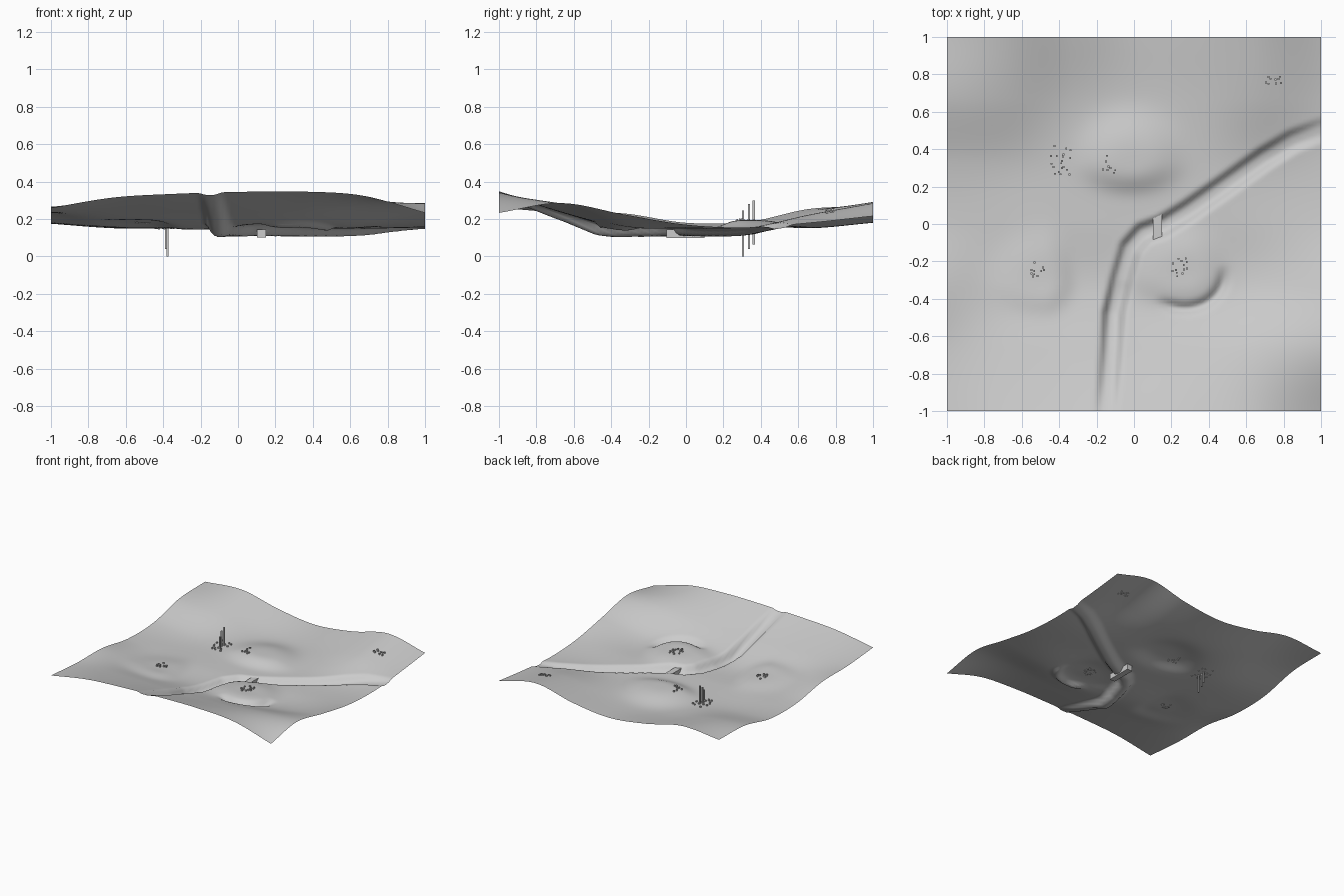
import bpy, bmesh, math, random
from mathutils import Vector

if "Cube" in bpy.data.objects:
    bpy.data.objects.remove(bpy.data.objects["Cube"])

random.seed(4)

# Coarse relief: rows from y=-1 to 1, columns from x=-1 to 1
RELIEF = [
    [.26, .315, .335, .345, .347, .325, .233],
    [.235, .245, .24, .235, .25, .28, .285],
    [.23, .17, .152, .15, .15, .17, .225],
    [.18, .155, .15, .15, .15, .152, .17],
    [.185, .158, .15, .15, .15, .155, .155],
    [.255, .23, .165, .15, .175, .225, .18],
    [.266, .29, .22, .18, .215, .285, .216],
]
# River centre line: x, y, depth
RIVER = [(-.15, -1.02, .01), (-.135, -.85, .03), (-.12, -.65, .045), (-.11, -.48, .065),
         (-.07, -.3, .045), (-.02, -.13, .045), (.05, -.05, .045), (.15, -.015, .045),
         (.29, .07, .042), (.5, .215, .04), (.7, .355, .04), (.85, .445, .03), (1.02, .51, .012)]
# Mounds: x, y, radius west, east, north, south, height
MOUNDS = [(-.02, .33, .24, .24, .24, .14, .045),
          (.27, -.27, .28, .2, .22, .15, .045),
          (-.48, -.31, .26, .13, .24, .15, .03)]


def spline(p, t):
    """Catmull-Rom value at t in 0..6 through seven samples."""
    i = min(5, max(0, int(t)))
    u = t - i
    b, c = p[i], p[i + 1]
    a = p[i - 1] if i > 0 else 2 * b - c
    d = p[i + 2] if i < 5 else 2 * c - b
    return b + .5 * u * (c - a + u * (2 * a - 5 * b + 4 * c - d + u * (3 * (b - c) + d - a)))


def smooth(a, b, v):
    t = max(0, min(1, (v - a) / (b - a)))
    return t * t * (3 - 2 * t)


def river_cut(x, y):
    best, depth = 9, 0
    p = Vector((x, y))
    for (ax, ay, da), (bx, by, db) in zip(RIVER, RIVER[1:]):
        a, s = Vector((ax, ay)), Vector((bx - ax, by - ay))
        t = max(0, min(1, (p - a).dot(s) / s.length_squared))
        d = (p - a - s * t).length
        if d < best:
            best, depth = d, da + (db - da) * t
    return depth * (1 - smooth(.02, .07, best))


def height(x, y):
    z = spline([spline(r, (x + 1) * 3) for r in RELIEF], (y + 1) * 3)
    for cx, cy, rw, re, rn, rs, h in MOUNDS:
        dx, dy = (x - cx) / (re if x > cx else rw), (y - cy) / (rn if y > cy else rs)
        z += h * math.exp(-(dx * dx + dy * dy) ** 1.7)
    # Ditch along the south-east foot of the eastern mound
    dx, dy = x - .27, (y + .27) * 1.15
    d = math.hypot(dx, dy)
    facing = smooth(.2, .8, (dx * .5 - dy * .87) / max(d, .001))
    z -= .03 * facing * math.exp(-((d - .21) / .03) ** 2)
    return z - river_cut(x, y)


def finish(name, bm, is_smooth=False):
    me = bpy.data.meshes.new(name)
    bm.to_mesh(me)
    bm.free()
    if is_smooth:
        me.shade_smooth()
    ob = bpy.data.objects.new(name, me)
    bpy.context.collection.objects.link(ob)
    return ob


def add_box(bm, x, y, z0, z1, w, d):
    vs = bmesh.ops.create_cube(bm, size=1)["verts"]
    bmesh.ops.scale(bm, vec=(w, d, z1 - z0), verts=vs)
    bmesh.ops.translate(bm, vec=(x, y, (z0 + z1) / 2), verts=vs)


# Terrain sheet
bm = bmesh.new()
bmesh.ops.create_grid(bm, x_segments=110, y_segments=110, size=1)
for v in bm.verts:
    v.co.z = height(v.co.x, v.co.y)
finish("terrain", bm, True)

# Bridge over the river
bm = bmesh.new()
add_box(bm, .125, -.003, .1, .145, .048, .205)
finish("bridge", bm)

# Castle towers, running down through the ground
bm = bmesh.new()
for x, y, z0, z1 in [(-.378, .305, 0, .245), (-.385, .337, .04, .28), (-.38, .362, .065, .3)]:
    add_box(bm, x, y, z0, z1, .011, .011)
finish("towers", bm)

# Settlements: centre x, y, half extents, number of houses
for name, cx, cy, hx, hy, n in [("castle_town", -.39, .34, .06, .09, 16),
                                ("hill_village", -.135, .33, .035, .07, 8),
                                ("east_village", .245, -.23, .04, .05, 13),
                                ("west_village", -.515, -.245, .035, .04, 10),
                                ("north_village", .745, .77, .045, .02, 9)]:
    bm = bmesh.new()
    spots = []
    while len(spots) < n:
        x, y = cx + random.uniform(-hx, hx), cy + random.uniform(-hy, hy)
        if all(math.hypot(x - a, y - b) > .014 for a, b in spots):
            spots.append((x, y))
            g = height(x, y)
            add_box(bm, x, y, g - .004, g + .011, .01, .01)
    finish(name, bm)
